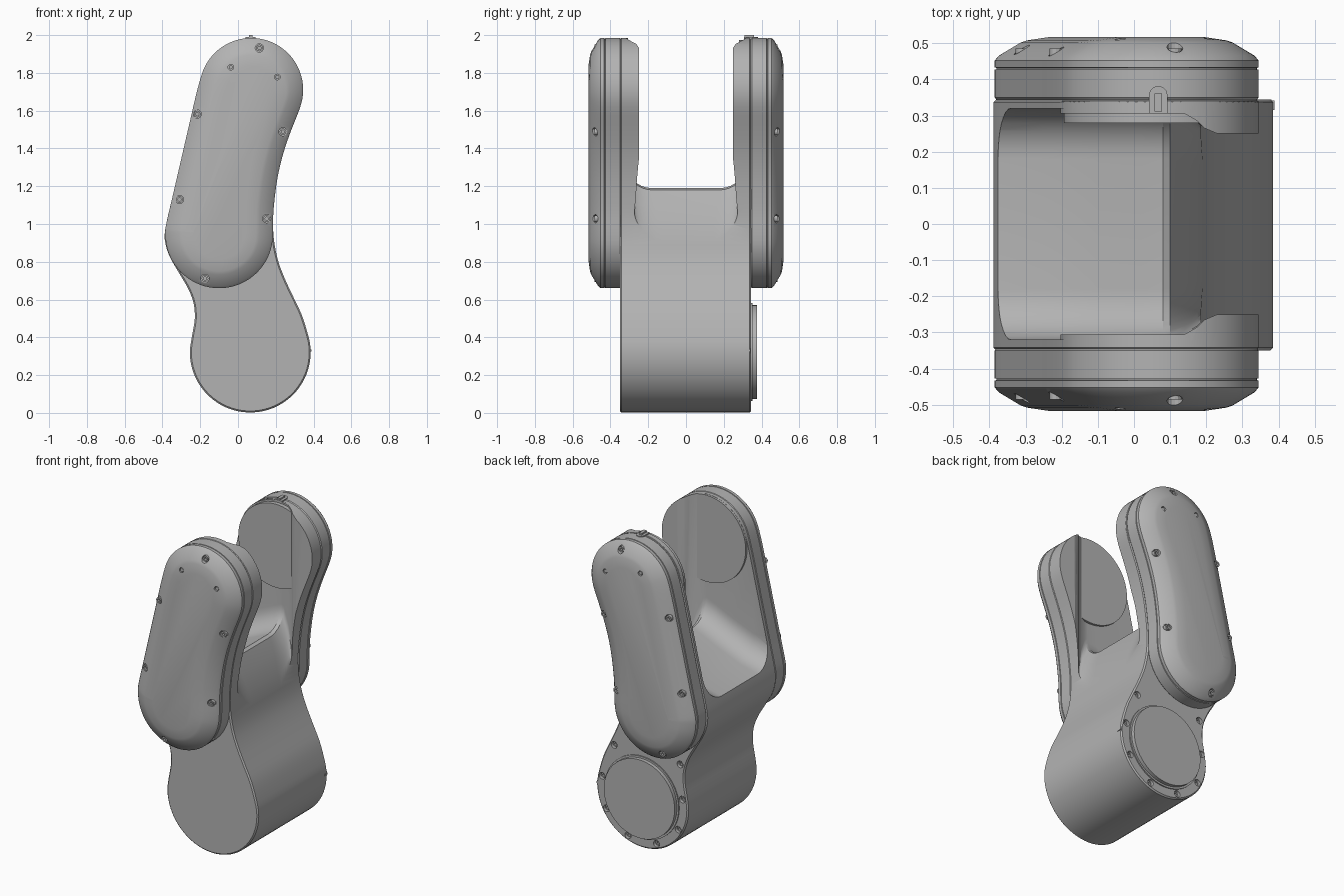
import bpy, bmesh
from math import sin, cos, pi, radians
from mathutils import Vector

cube = bpy.data.objects.get("Cube")
if cube:
    bpy.data.objects.remove(cube, do_unlink=True)

grey = bpy.data.materials.new("cast grey")
grey.use_nodes = True
tone = (0.45, 0.45, 0.45, 1)
grey.diffuse_color = tone
grey.node_tree.nodes["Principled BSDF"].inputs["Base Color"].default_value = tone


def loft(bm, rings):
    """Skin a list of equal closed rings and cap both ends."""
    rows = [[bm.verts.new(p) for p in ring] for ring in rings]
    n = len(rows[0])
    for a, b in zip(rows, rows[1:]):
        for i in range(n):
            j = (i + 1) % n
            bm.faces.new((a[i], a[j], b[j], b[i]))
    bm.faces.new(rows[0][::-1])
    bm.faces.new(rows[-1])


def lathe(bm, x, z, steps, n=16):
    """Turned part about an axis along y; steps are (radius, y)."""
    loft(bm, [[(x + r * cos(2 * pi * i / n), y, z + r * sin(2 * pi * i / n))
               for i in range(n)] for r, y in steps])


def finish(name, bm):
    bmesh.ops.recalc_face_normals(bm, faces=bm.faces)
    mesh = bpy.data.meshes.new(name)
    bm.to_mesh(mesh)
    bm.free()
    mesh.materials.append(grey)
    ob = bpy.data.objects.new(name, mesh)
    bpy.context.scene.collection.objects.link(ob)
    return ob


def activate(ob):
    bpy.ops.object.select_all(action="DESELECT")
    ob.select_set(True)
    bpy.context.view_layer.objects.active = ob


def cut(ob, cutter):
    activate(ob)
    mod = ob.modifiers.new("cut", "BOOLEAN")
    mod.operation, mod.solver, mod.object = "DIFFERENCE", "EXACT", cutter
    bpy.ops.object.modifier_apply(modifier=mod.name)
    bpy.data.objects.remove(cutter, do_unlink=True)


def smooth(ob, angle=28):
    activate(ob)
    bpy.ops.object.shade_smooth_by_angle(angle=radians(angle))


def arc(x, z, r, start, end, step=15):
    count = round(abs(end - start) / step)
    angles = [radians(start + (end - start) * i / count) for i in range(count + 1)]
    return [(x + r * cos(a), z + r * sin(a)) for a in angles]


def curve(points, sub=3):
    """Closed smooth curve through the points."""
    pts = [Vector(p) for p in points]
    out, n = [], len(points)
    for i in range(n):
        a, b, c, d = (pts[(i + k) % n] for k in (-1, 0, 1, 2))
        for s in range(sub):
            t = s / sub
            out.append(b + (c - a) * t / 2 + (2 * a - 5 * b + 4 * c - d) * t * t / 2
                       + (3 * b - a - 3 * c + d) * t ** 3 / 2)
    return out


def slab(bm, outline, steps, side=1):
    """Stack the outline along y; steps are (inset, y)."""
    n, rings = len(outline), []
    for inset, y in steps:
        ring = []
        for i, p in enumerate(outline):
            t = (outline[(i + 1) % n] - outline[i - 1]).normalized()
            q = p + Vector((-t.y, t.x)) * inset
            ring.append((q.x, y * side, q.y))
        rings.append(ring)
    loft(bm, rings)


# Outlines seen from the front, counter-clockwise
TOP, BASE = (0.07, 1.71), (0.065, 0.322)
right_edge = [(0.187, 1.06), (0.202, 1.2), (0.223, 1.31), (0.251, 1.41), (0.287, 1.51)]
top_arc = arc(*TOP, 0.275, -20, 165)
left_edge = [(-0.38 + 0.18 * k, 1.0 + 0.78 * k) for k in (0.86, 0.7, 0.53, 0.36, 0.18, 0.0)]
body_line = curve(arc(*BASE, 0.32, 165, 380)
                  + [(0.335, 0.525), (0.29, 0.62), (0.248, 0.71), (0.214, 0.8),
                     (0.194, 0.89), (0.186, 0.97)]
                  + right_edge + top_arc + left_edge
                  + [(-0.388, 0.92), (-0.365, 0.835), (-0.315, 0.745), (-0.265, 0.66),
                     (-0.235, 0.58), (-0.229, 0.495)])
cover_line = curve(arc(-0.1, 0.945, 0.285, 180, 360) + right_edge + top_arc + left_edge)

# Fork body: one solid with a saddle-shaped notch
bm = bmesh.new()
slab(bm, body_line, [(0.008, -0.35), (0, -0.342), (0, 0.337), (0.008, 0.345)])
body = finish("fork_body", bm)

saddle = [(-0.6, 0.96, 0.32), (-0.37, 1.02, 0.32), (-0.25, 1.05, 0.32), (-0.1, 1.11, 0.32),
          (0.02, 1.165, 0.32), (0.08, 1.19, 0.32), (0.1, 1.18, 0.318), (0.14, 1.09, 0.305),
          (0.175, 0.98, 0.285), (0.195, 0.89, 0.265), (0.23, 0.84, 0.25), (0.6, 0.84, 0.25)]
bm = bmesh.new()
rings = []
for x, z, w in saddle:
    r = 0.14
    section = ([(-w, 2.3)] + arc(r - w, z + r, r, 180, 270, 11)
               + arc(w - r, z + r, r, 270, 360, 11) + [(w, 2.3)])
    rings.append([(x, y, h) for y, h in section])
loft(bm, rings)
cut(body, finish("notch_cutter", bm))

# Bolt holes round the rear base flange
base_bolts = [(0.262, 0.6), (-0.2, 0.6)] + arc(*BASE, 0.287, 168, 372, 41)
bm = bmesh.new()
for x, z in base_bolts:
    lathe(bm, x, z, [(0.021, 0.31), (0.021, 0.4)])
cut(body, finish("base_hole_cutter", bm))
smooth(body)

bm = bmesh.new()
for x, z in base_bolts:
    lathe(bm, x, z, [(0.017, 0.305), (0.017, 0.33), (0.009, 0.33), (0.009, 0.318)], 12)
smooth(finish("base_bolts", bm))

# Rear base flange
bm = bmesh.new()
lathe(bm, *BASE, [(0.26, 0.33), (0.26, 0.352), (0.248, 0.352), (0.248, 0.375)], 64)
smooth(finish("base_flange", bm))

# Side covers with bolts, mirrored front and back
cover_bolts = [(0.113, 1.932), (0.238, 1.488), (0.152, 1.028),
               (-0.175, 0.712), (-0.31, 1.13), (-0.216, 1.582)]
small_screws = [(-0.038, 1.83), (0.208, 1.778)]
for side, word in ((-1, "front"), (1, "back")):
    bm = bmesh.new()
    slab(bm, cover_line, [(0.012, 0.335), (0, 0.35), (0, 0.427), (0.005, 0.428),
                          (0.005, 0.432), (0, 0.433), (0, 0.452), (0.012, 0.466),
                          (0.072, 0.502), (0.09, 0.508), (0.15, 0.517)], side)
    cover = finish(word + "_arm_cover", bm)
    bm = bmesh.new()
    for x, z in cover_bolts:
        lathe(bm, x, z, [(0.022, 0.465 * side), (0.022, 0.56 * side)])
    for x, z in small_screws:
        lathe(bm, x, z, [(0.015, 0.497 * side), (0.015, 0.56 * side)])
    cut(cover, finish("cover_hole_cutter", bm))
    smooth(cover, 22)

    bm = bmesh.new()
    for x, z in cover_bolts:
        lathe(bm, x, z, [(r, y * side) for r, y in
                         ((0.018, 0.46), (0.018, 0.485), (0.009, 0.485), (0.009, 0.472))], 12)
    for x, z in small_screws:
        lathe(bm, x, z, [(0.011, 0.49 * side), (0.011, 0.508 * side)], 12)
    smooth(finish(word + "_cover_bolts", bm))

    # Round joint pad on the inner face of the arm
    steps = [(0.274, 0.34), (0.274, 0.306)]
    if side > 0:
        steps += [(0.264, 0.306), (0.264, 0.28)]
    bm = bmesh.new()
    lathe(bm, *TOP, [(r, y * side) for r, y in steps], 64)
    smooth(finish(word + "_joint_pad", bm))


# Small alignment tabs: an arch-shaped rim with a raised key
def tab(name, place):
    bm = bmesh.new()
    arch = [(-0.026, 0)] + [(-u, v) for u, v in arc(0, 0.05, 0.026, 0, 180, 30)] + [(0.026, 0)]
    key = [(-0.01, 0.005), (-0.01, 0.055), (0.01, 0.055), (0.01, 0.005)]
    for shape, height in ((arch, 0.006), (key, 0.016)):
        loft(bm, [[place(u, v, h) for u, v in shape] for h in (-0.02, height)])
    smooth(finish(name, bm))


tab("arm_alignment_tab", lambda u, v, h: (0.067 + u, 0.306 + v, 1.984 + h))
tab("base_alignment_tab", lambda u, v, h: (0.376 + h * 0.8, 0.345 - v * 0.55, 0.33 + u * 0.55))
